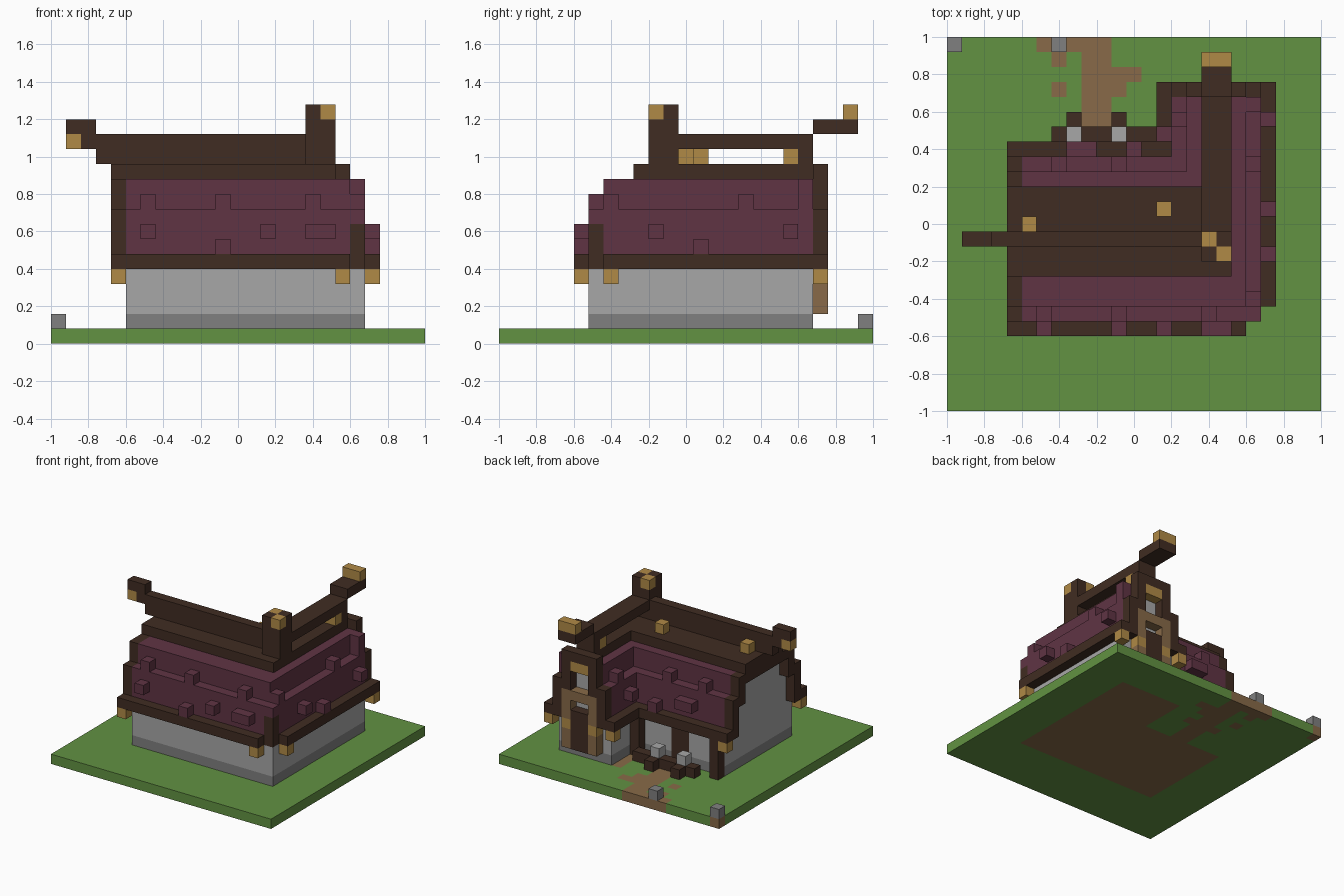
import bpy, bmesh
from mathutils import Vector

if "Cube" in bpy.data.objects:
    bpy.data.objects.remove(bpy.data.objects["Cube"])

CELL = 0.08          # edge of one block
cells = {}           # block position -> (part name, colour name)

COLOURS = {
    "grass_green": (98, 146, 66), "dark_timber": (64, 44, 34),
    "plum_tile": (96, 52, 68), "gold": (176, 138, 70),
    "pale_plaster": (167, 167, 167), "grey_stone": (128, 128, 128),
    "brown_earth": (136, 106, 72),
}


def to_linear(v):
    v /= 255
    return v / 12.92 if v < 0.04045 else ((v + 0.055) / 1.055) ** 2.4


def make_material(name, rgb):
    mat = bpy.data.materials.new(name)
    mat.use_nodes = True
    col = [to_linear(c) for c in rgb] + [1]
    mat.diffuse_color = col
    mat.node_tree.nodes["Principled BSDF"].inputs["Base Color"].default_value = col
    return mat


def span(r):
    return range(r, r + 1) if isinstance(r, int) else range(r[0], r[1] + 1)


def fill(part, colour, xs, ys, zs):
    """Fill an inclusive block range with one part."""
    for x in span(xs):
        for y in span(ys):
            for z in span(zs):
                cells[x, y, z] = (part, colour)


def timber(part, xs, ys, zs):
    fill(part, "dark_timber", xs, ys, zs)


def gold(part, xs, ys, zs):
    fill(part, "gold", xs, ys, zs)


# Ground slab with earth floor and winding path
fill("ground", "grass_green", (0, 24), (0, 24), 0)
fill("earth_floor", "brown_earth", (5, 20), (6, 15), 0)
fill("earth_floor", "brown_earth", (14, 20), (16, 20), 0)
PATH = {(9, 10): (16, 24), (8, 11): 19, (10, 12): 22, (9, 11): 21, (8, 9): 24}
for xs, ys in PATH.items():
    fill("path", "brown_earth", xs, ys, 0)
for x, y in ((6, 24), (7, 23), (7, 21), (7, 24), (0, 24)):
    fill("path", "brown_earth", x, y, 0)
for x in (0, 7):
    fill("marker_stone", "grey_stone", x, 24, 1)

# L-shaped walls on a stone footing
for xs, ys in (((5, 20), (6, 16)), ((15, 20), (17, 20))):
    fill("footing", "grey_stone", xs, ys, 1)
    fill("wall", "pale_plaster", xs, ys, (2, 4))
timber("door", (9, 10), 16, (1, 4))

# Roof: stepped slopes rising from the eaves to a flat dark crown
EAVE, CROWN = 5, 11
SLOPE = {0: EAVE, 1: 8, 2: 10}


def slope(steps):
    return 0 if steps < 0 else SLOPE.get(steps, CROWN)


def roof_height(x, y):
    south = 10 if y == 8 else slope(y - 5)
    inner = max(slope(17 - y), slope(x - 14))
    return min(south, slope(21 - x), inner)


for x in range(5, 22):
    for y in range(5, 21):
        if (x, y) in ((21, 5), (21, 6), (20, 5)):
            continue
        for z in range(EAVE, roof_height(x, y) + 1):
            if z == EAVE:
                timber("eave", x, y, z)
            elif z == CROWN:
                timber("roof_crown", x, y, z)
            else:
                fill("roof_tiles", "plum_tile", x, y, z)
timber("hip_post", 20, 6, (EAVE, 7))

# Raised tiles on each slope: upper row, middle row, lower row
for x, y, z in ((6, 6, 9), (11, 6, 9), (17, 6, 9),
                (6, 5, 7), (14, 5, 7), (17, 5, 7), (18, 5, 7), (11, 5, 6),
                (20, 7, 9), (20, 16, 9), (20, 20, 10), (20, 20, 9),
                (21, 10, 7), (21, 19, 7), (21, 13, 6),
                (7, 16, 9), (11, 16, 9), (8, 17, 7), (9, 17, 7), (12, 17, 6),
                (15, 19, 9), (14, 18, 7)):
    fill("raised_tiles", "plum_tile", x, y, z)

# Plaster gables with stepped timber verges
fill("gable_wall", "pale_plaster", 5, (7, 15), (EAVE, 7))
fill("gable_wall", "pale_plaster", 5, (8, 14), (8, 9))
fill("gable_wall", "pale_plaster", (16, 19), 20, (EAVE, 7))
fill("gable_wall", "pale_plaster", (17, 18), 20, (8, 9))
VERGE = ((EAVE, EAVE), (EAVE, 8), (8, 10))
for step, zs in enumerate(VERGE):
    for y in (5 + step, 17 - step):
        timber("side_verge", 4, y, zs)
    for x in (14 + step, 21 - step):
        timber("back_verge", x, 21, (zs[0], zs[1] + step // 2))
timber("side_verge", 4, (8, 14), 10)
timber("side_verge", 4, (9, 14), CROWN)
timber("back_verge", (17, 18), 21, (10, CROWN))

# Back gable: window, hanging screens and lintel
gold("gable_lintel", (17, 18), 21, 10)
timber("gable_beam", (15, 20), 21, EAVE)
timber("gable_door", (17, 18), 21, (2, 4))
for x in (16, 19):
    fill("gable_screen", "brown_earth", x, 21, (2, 3))
    fill("gable_screen", "brown_earth", x, 21, (EAVE, 7))
    gold("screen_cap", x, 21, 4)
fill("gable_screen", "brown_earth", (17, 18), 21, 7)

# Long ridge with upturned end
timber("long_ridge", (3, 16), 11, (12, 13))
timber("long_ridge", (1, 2), 11, (13, 14))
gold("ridge_tip", 1, 11, 13)

# Short ridge carried above the crown, with upturned end
timber("short_ridge", (17, 18), (12, 20), 13)
timber("short_ridge", (17, 18), 20, 12)
timber("short_ridge", (17, 18), (21, 23), 14)
gold("ridge_tip", (17, 18), 23, 15)
gold("ridge_support", (17, 18), 19, 12)

# Corner post where the ridges meet
timber("ridge_post", (17, 18), (10, 11), (12, 15))
gold("post_cap", 18, 10, 15)
gold("post_cap", 17, 11, 15)
gold("roof_stud", 5, 12, 12)
gold("roof_stud", 14, 13, 12)

# Gold ends under the eaves
for x, y in ((4, 5), (19, 5), (21, 7), (21, 21), (4, 17), (14, 21)):
    gold("eave_end", x, y, 4)

# Porch posts, low steps and pale seats
for x in (5, 14):
    timber("porch_post", x, 17, (1, 4))
timber("porch_step", (7, 13), 18, 1)
for x in (8, 11):
    timber("porch_step", x, 19, 1)
    fill("porch_seat", "pale_plaster", x, 18, 2)

# Turn the blocks into one clean mesh per part
materials = {n: make_material(n, rgb) for n, rgb in COLOURS.items()}
parts = {}
for pos, key in cells.items():
    parts.setdefault(key, []).append(pos)

QUAD = ((0, 0), (1, 0), (1, 1), (0, 1))
for (part, colour), blocks in parts.items():
    bm = bmesh.new()
    for pos in blocks:
        for axis in range(3):
            for side in (0, 1):
                near = list(pos)
                near[axis] += 2 * side - 1
                if tuple(near) in cells:
                    continue
                corners = []
                for u, v in (QUAD if side else QUAD[::-1]):
                    p = Vector(pos)
                    p[axis] += side
                    p[(axis + 1) % 3] += u
                    p[(axis + 2) % 3] += v
                    corners.append(bm.verts.new(p * CELL - Vector((1, 1, 0))))
                bm.faces.new(corners)
    bmesh.ops.remove_doubles(bm, verts=bm.verts, dist=CELL / 100)
    bmesh.ops.dissolve_limit(bm, angle_limit=0.01, verts=bm.verts, edges=bm.edges)
    mesh = bpy.data.meshes.new(part)
    bm.to_mesh(mesh)
    bm.free()
    mesh.materials.append(materials[colour])
    obj = bpy.data.objects.new(part, mesh)
    bpy.context.collection.objects.link(obj)
